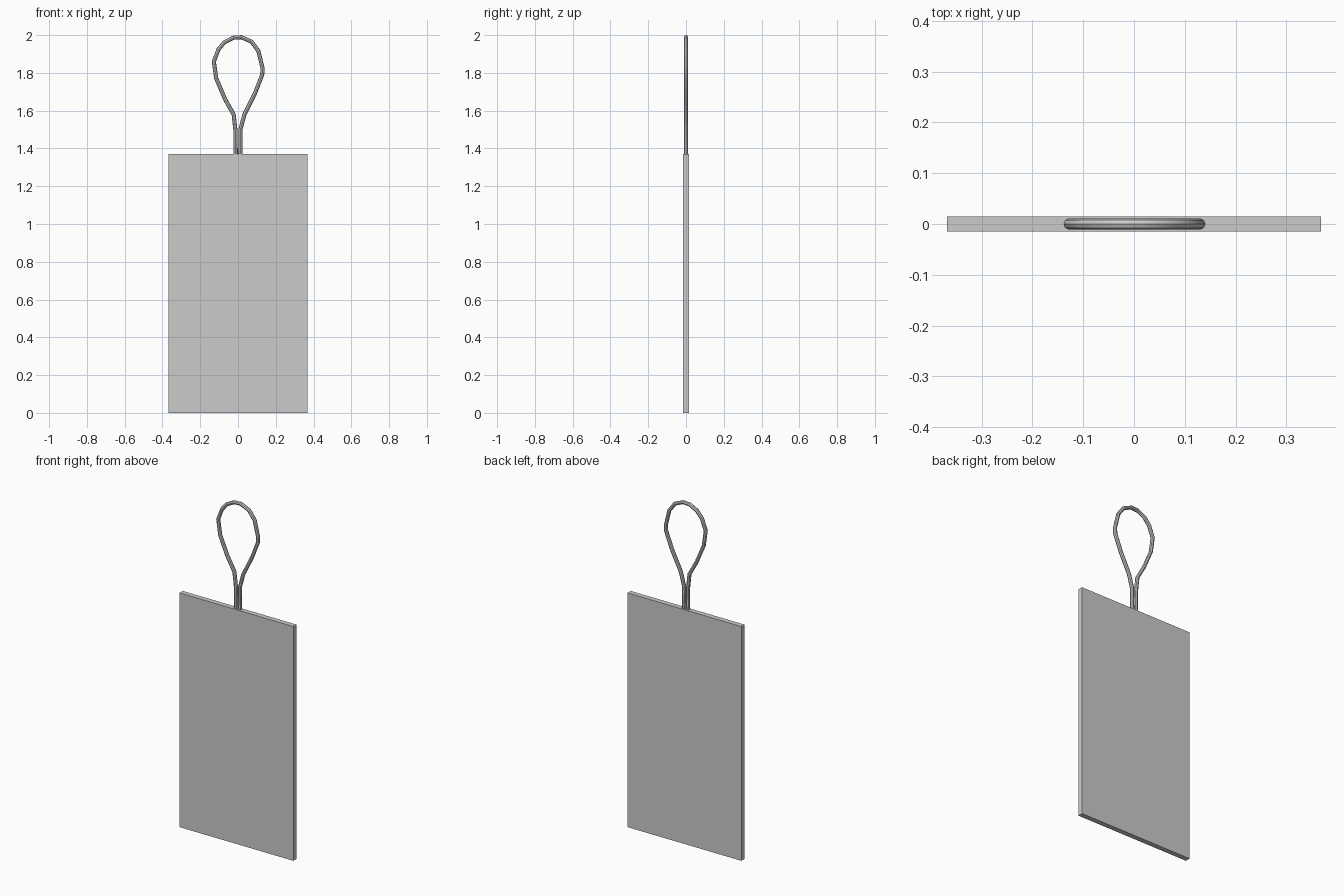
import bpy

if "Cube" in bpy.data.objects:
    bpy.data.objects.remove(bpy.data.objects["Cube"])

# Flat rectangular tag board
bpy.ops.mesh.primitive_cube_add(size=1, location=(0, 0, 0.685))
board = bpy.context.object
board.name = "tag_board"
board.scale = (0.736, 0.03, 1.37)
bpy.ops.object.transform_apply(location=False, rotation=False, scale=True)

# Centre line of the hanging cord, (x, z), from left end round to right end
path = [(-0.012, 1.36), (-0.013, 1.49), (-0.023, 1.58), (-0.068, 1.66),
        (-0.115, 1.77), (-0.128, 1.86), (-0.103, 1.925), (-0.072, 1.962),
        (-0.025, 1.986), (0.018, 1.989), (0.072, 1.965), (0.108, 1.916),
        (0.13, 1.825), (0.128, 1.79), (0.09, 1.692), (0.034, 1.58),
        (0.014, 1.505), (0.012, 1.36)]

# Looped cord swept along the path
curve = bpy.data.curves.new("hanging_cord", "CURVE")
curve.dimensions = "3D"
curve.bevel_depth = 0.011
curve.bevel_resolution = 2
curve.use_fill_caps = True
spline = curve.splines.new("POLY")
spline.points.add(len(path) - 1)
for point, (x, z) in zip(spline.points, path):
    point.co = (x, 0, z, 1)
cord = bpy.data.objects.new("hanging_cord", curve)
bpy.context.collection.objects.link(cord)

# Turn the cord into a mesh with smooth sides
bpy.ops.object.select_all(action="DESELECT")
cord.select_set(True)
bpy.context.view_layer.objects.active = cord
bpy.ops.object.convert(target="MESH")
bpy.ops.object.shade_smooth_by_angle()
